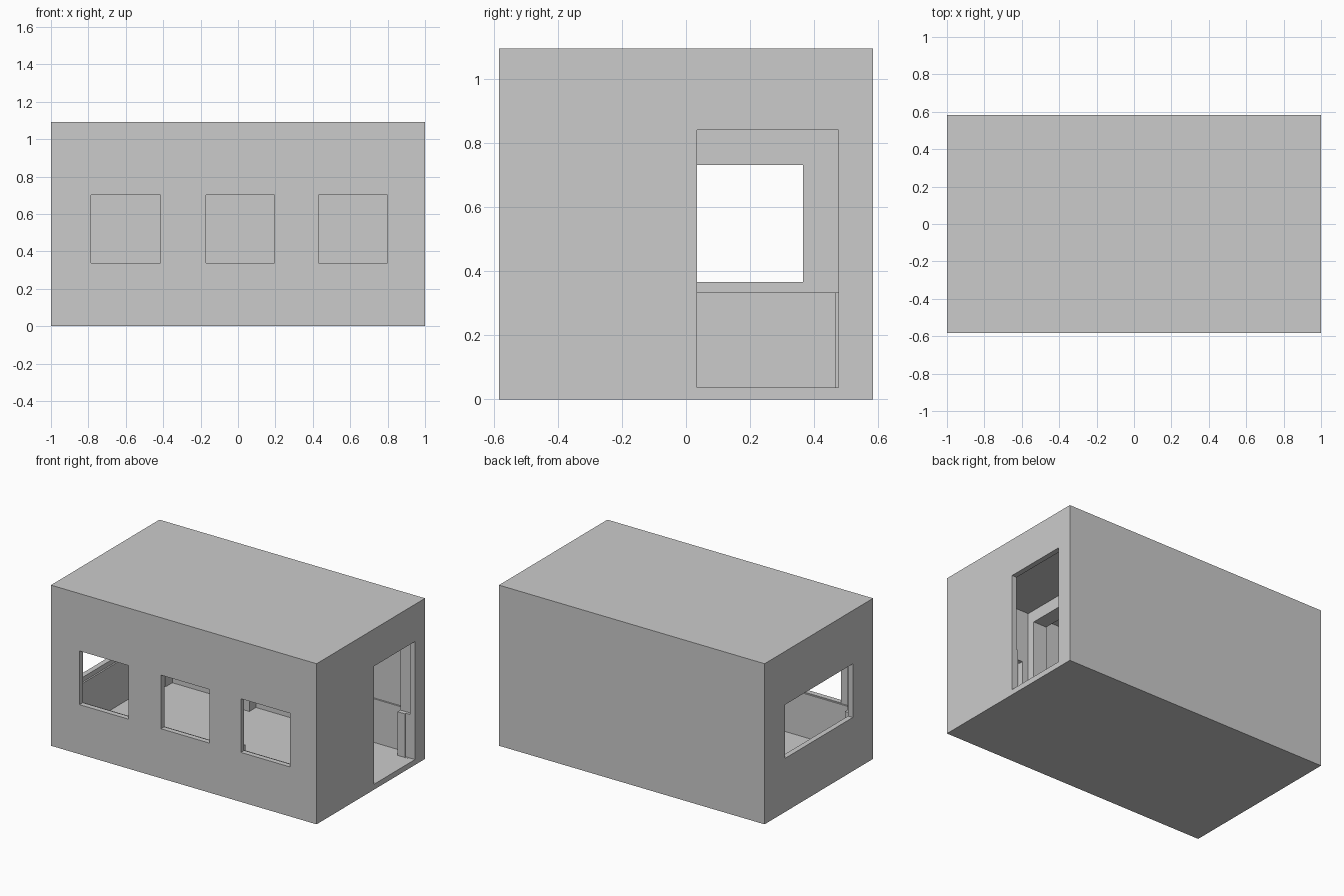
import bpy

if "Cube" in bpy.data.objects:
    bpy.data.objects.remove(bpy.data.objects["Cube"])


def box(name, x, y, z):
    """Box spanning the given (min, max) ranges."""
    bpy.ops.mesh.primitive_cube_add(size=1)
    ob = bpy.context.object
    ob.name = name
    ob.location = [(a + b) / 2 for a, b in (x, y, z)]
    ob.scale = [b - a for a, b in (x, y, z)]
    bpy.ops.object.transform_apply(location=True, rotation=False, scale=True)
    return ob


def carve(target, x, y, z):
    """Cut a box-shaped hollow out of the target."""
    cutter = box("cutter", x, y, z)
    cutter.hide_render = True
    mod = target.modifiers.new("carve", 'BOOLEAN')
    mod.operation = 'DIFFERENCE'
    mod.solver = 'EXACT'
    mod.object = cutter
    bpy.context.view_layer.objects.active = target
    bpy.ops.object.modifier_apply(modifier=mod.name)
    bpy.data.objects.remove(cutter, do_unlink=True)


FLOOR, LEDGE = 0.036, 0.333

# outer block of the room
room = box("room_shell", (-1, 1), (-0.583, 0.583), (0, 1.093))

# central hollow, narrower below the ledge
carve(room, (-0.964, 0.964), (-0.495, 0.495), (LEDGE, 0.976))
carve(room, (-0.953, 0.953), (-0.465, 0.465), (FLOOR, 0.5))

# wider bays, leaving stepped ribs between them
for bay in ((-0.87, -0.34), (-0.24, 0.283), (0.383, 0.876)):
    carve(room, bay, (-0.547, 0.547), (LEDGE, 1.057))
    carve(room, bay, (-0.536, 0.536), (FLOOR, 0.5))

# three front windows
for x in ((-0.785, -0.415), (-0.172, 0.195), (0.43, 0.798)):
    carve(room, x, (-0.7, -0.52), (0.337, 0.702))

# wide window in the left end
carve(room, (-1.1, -0.93), (-0.365, 0.365), (0.365, 0.73))

# doorway in the right end
carve(room, (0.93, 1.1), (0.034, 0.475), (FLOOR + 0.001, 0.84))
